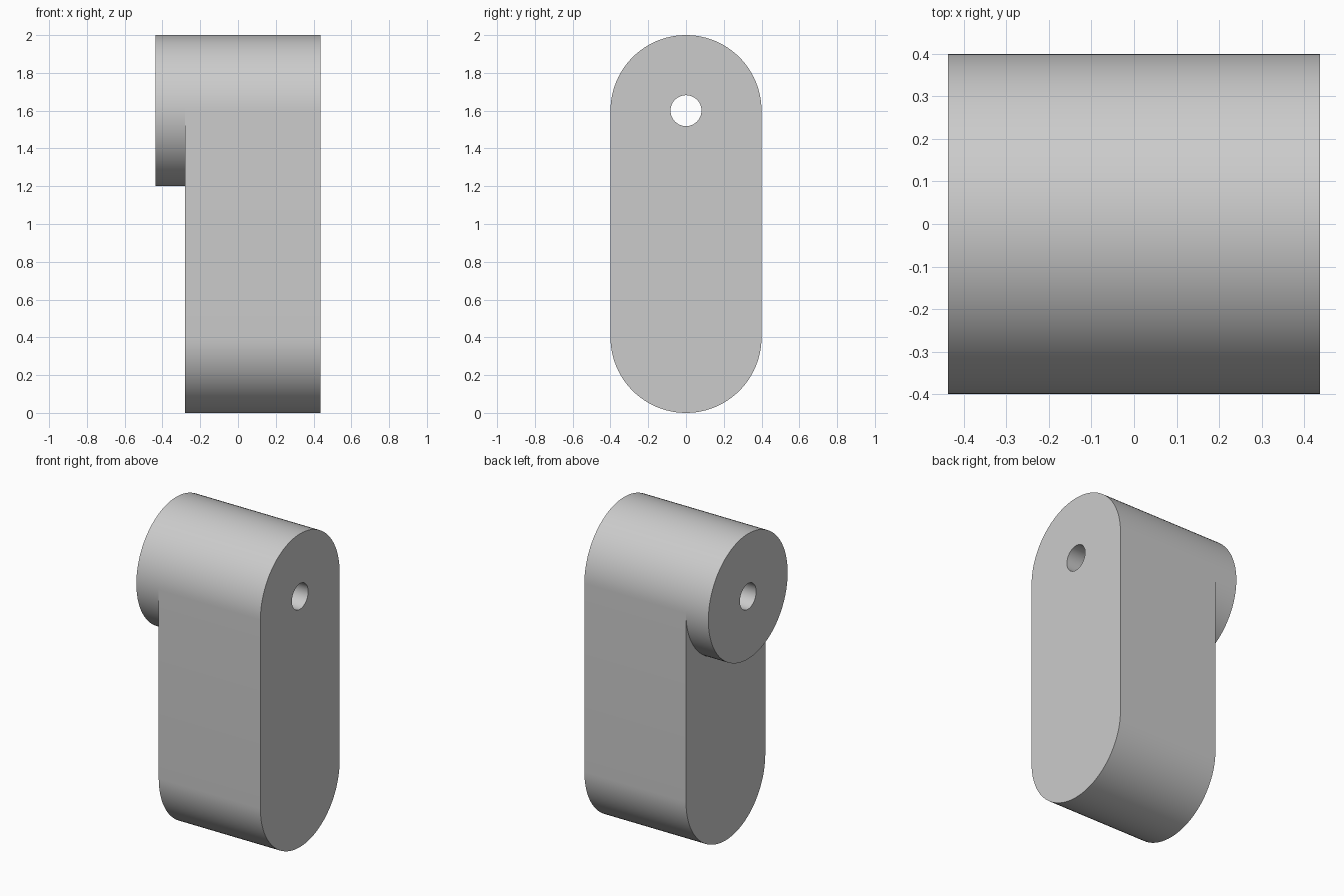
import bpy
import bmesh
from math import cos, sin, pi

cube = bpy.data.objects.get("Cube")
if cube:
    bpy.data.objects.remove(cube, do_unlink=True)

RADIUS = 0.4
HOLE_RADIUS = 0.082
PIVOT_Z = 1.6
FOOT_Z = 0.4
LEFT, STEP, RIGHT = 0.438, -0.28, -0.438
SEGMENTS = 96

grey = bpy.data.materials.new("plain grey")
grey.use_nodes = True
COLOUR = (0.6, 0.6, 0.6, 1)
grey.diffuse_color = COLOUR
grey.node_tree.nodes["Principled BSDF"].inputs["Base Color"].default_value = COLOUR


def arc(radius, z, start, end, count):
    """Points (y, z) along an arc, both ends included."""
    angles = [start + (end - start) * i / count for i in range(count + 1)]
    return [(radius * cos(a), z + radius * sin(a)) for a in angles]


def bored_prism(name, outline, x0, x1):
    """Extrude an outline with the pivot hole from x0 to x1."""
    bm = bmesh.new()
    hole = arc(HOLE_RADIUS, PIVOT_Z, 0, 2 * pi, SEGMENTS // 2)[:-1]
    for loop in (outline, hole):
        verts = [bm.verts.new((x0, y, z)) for y, z in loop]
        for i, v in enumerate(verts):
            bm.edges.new((verts[i - 1], v))
    bmesh.ops.triangle_fill(bm, edges=bm.edges[:], use_beauty=True, normal=(1, 0, 0))
    result = bmesh.ops.extrude_face_region(bm, geom=bm.faces[:], use_keep_orig=True)
    moved = [g for g in result["geom"] if isinstance(g, bmesh.types.BMVert)]
    bmesh.ops.translate(bm, verts=moved, vec=(x1 - x0, 0, 0))
    bmesh.ops.recalc_face_normals(bm, faces=bm.faces[:])
    mesh = bpy.data.meshes.new(name)
    bm.to_mesh(mesh)
    bm.free()
    mesh.materials.append(grey)
    obj = bpy.data.objects.new(name, mesh)
    bpy.context.collection.objects.link(obj)
    bpy.ops.object.select_all(action='DESELECT')
    obj.select_set(True)
    bpy.context.view_layer.objects.active = obj
    bpy.ops.object.shade_smooth_by_angle(angle=pi / 6)
    return obj


# Long link with rounded ends
half = SEGMENTS // 2
link_outline = (arc(RADIUS, PIVOT_Z, 0, pi, half)
                + arc(RADIUS, FOOT_Z, pi, 2 * pi, half))
bored_prism("link_body", link_outline, STEP, LEFT)

# Round boss around the pivot hole
boss_outline = arc(RADIUS, PIVOT_Z, 0, 2 * pi, SEGMENTS)[:-1]
bored_prism("pivot_boss", boss_outline, RIGHT, STEP)
